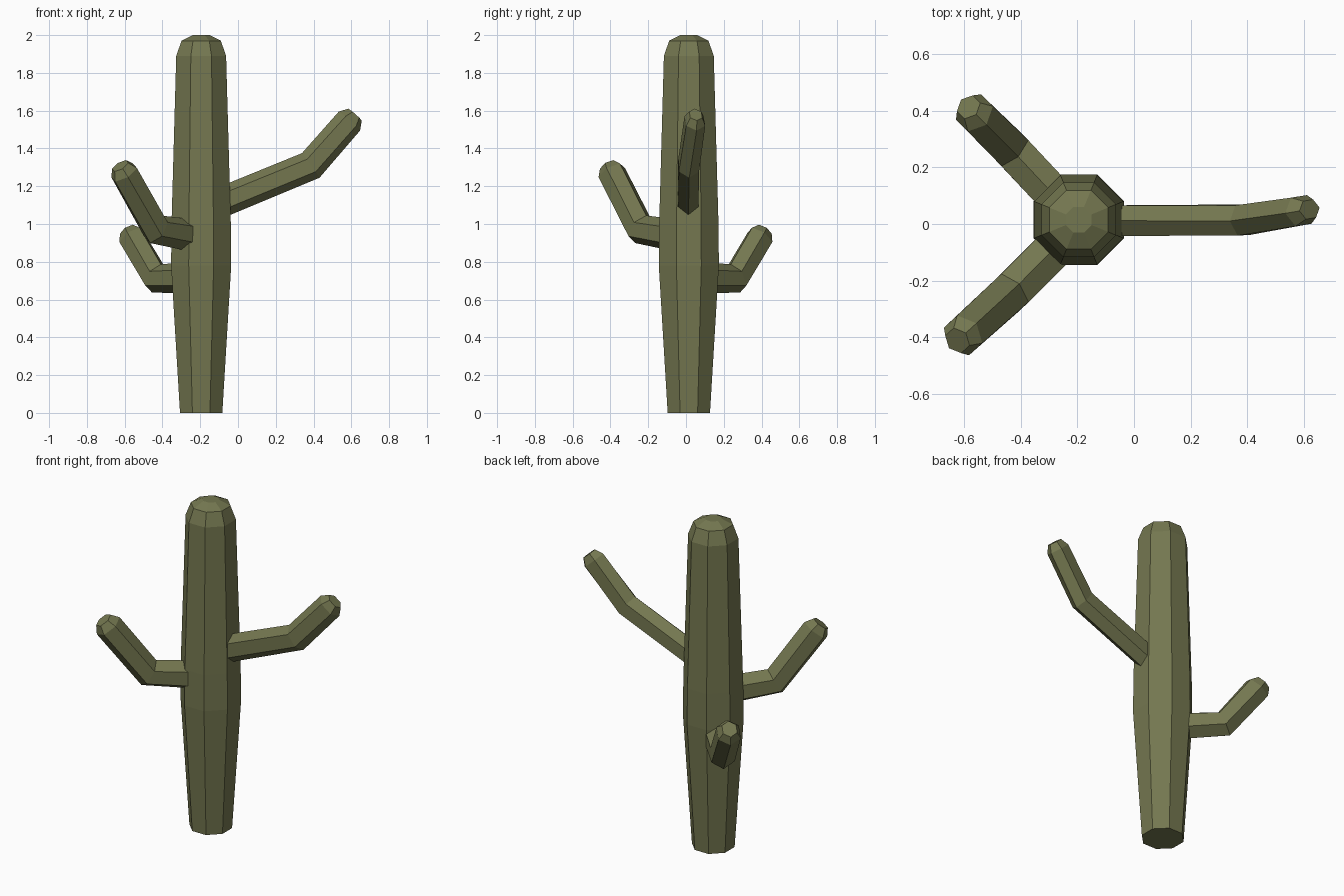
import bpy, math
from mathutils import Vector

cube = bpy.data.objects.get("Cube")
if cube:
    bpy.data.objects.remove(cube, do_unlink=True)

# One flat olive green for the whole plant
green = bpy.data.materials.new("olive_green")
green.use_nodes = True
colour = (0.175, 0.185, 0.08, 1)
green.diffuse_color = colour
green.node_tree.nodes["Principled BSDF"].inputs["Base Color"].default_value = colour


def loft(name, rings):
    """Join equal rings of points into a closed, flat-shaded solid."""
    n = len(rings[0])
    verts = [p for ring in rings for p in ring]
    faces = [tuple(reversed(range(n))), tuple(range(len(verts) - n, len(verts)))]
    for k in range(len(rings) - 1):
        a, b = k * n, (k + 1) * n
        for i in range(n):
            j = (i + 1) % n
            faces.append((a + i, a + j, b + j, b + i))
    mesh = bpy.data.meshes.new(name)
    mesh.from_pydata(verts, [], faces)
    mesh.materials.append(green)
    obj = bpy.data.objects.new(name, mesh)
    bpy.context.collection.objects.link(obj)
    return obj


def ring(centre, side, up, sides, turn=0.0):
    pts = []
    for i in range(sides):
        a = math.tau * (i + turn) / sides
        pts.append(centre + side * math.cos(a) + up * math.sin(a))
    return pts


# Eight-sided trunk: (height, half width across flats)
profile = [(0, 0.112), (0.78, 0.159), (1.0, 0.157),
           (1.89, 0.132), (1.97, 0.104), (2.0, 0.045)]
trunk_rings = []
for z, half in profile:
    r = half / math.cos(math.pi / 8)
    trunk_rings.append(ring(Vector((-0.195, 0.015, z)),
                            Vector((r, 0, 0)), Vector((0, r, 0)), 8, 0.5))
loft("trunk", trunk_rings)


def arm(name, points, height, width):
    """Six-sided bent arm through base, elbow and tip, with a tapered end."""
    base, elbow, tip = map(Vector, points)
    d1, d2 = (elbow - base).normalized(), (tip - elbow).normalized()
    stations = [(base, d1, 1), (elbow, (d1 + d2).normalized(), 1),
                (tip, d2, 0.95), (tip + d2 * 0.045, d2, 0.6)]
    rings = []
    for centre, along, scale in stations:
        side = Vector((0, 0, 1)).cross(along).normalized()
        up = along.cross(side)
        rings.append(ring(centre, side * width * scale, up * height * scale, 6, 0.5))
    return loft(name, rings)


arm("left_arm", [(-0.1, 0.012, 1.11), (0.385, 0.014, 1.31), (0.59, 0.047, 1.545)],
    0.08, 0.062)
arm("front_right_arm", [(-0.28, -0.085, 0.945), (-0.435, -0.24, 0.972), (-0.603, -0.393, 1.272)],
    0.084, 0.08)
arm("back_right_arm", [(-0.28, 0.1, 0.715), (-0.432, 0.262, 0.712), (-0.563, 0.392, 0.93)],
    0.082, 0.076)
